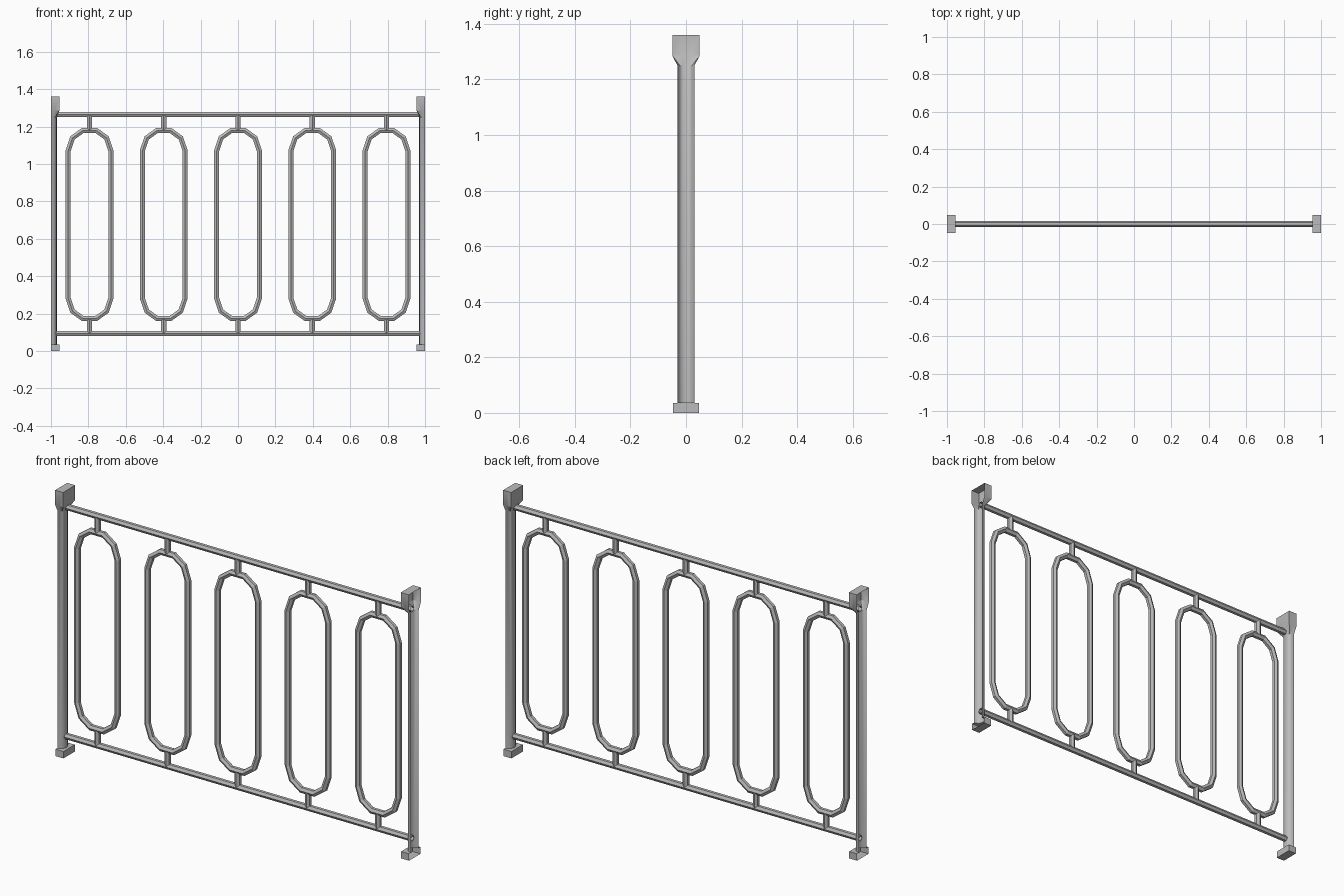
import bpy, bmesh, math
from mathutils import Vector

if "Cube" in bpy.data.objects:
    bpy.data.objects.remove(bpy.data.objects["Cube"])

steel = bpy.data.materials.new("grey steel")
steel.diffuse_color = (0.5, 0.5, 0.5, 1)
steel.use_nodes = True
steel.node_tree.nodes["Principled BSDF"].inputs["Base Color"].default_value = steel.diffuse_color

TOP, BOTTOM = 1.265, 0.093      # rail heights
BAR = 0.0155                    # bar radius


def finish(name, bm, smooth=False):
    mesh = bpy.data.meshes.new(name)
    bm.to_mesh(mesh)
    bm.free()
    mesh.materials.append(steel)
    if smooth:
        mesh.shade_smooth()
        mesh.set_sharp_from_angle(angle=math.radians(30))
    obj = bpy.data.objects.new(name, mesh)
    bpy.context.collection.objects.link(obj)
    return obj


def skin(bm, loops, closed_rows, closed_cols):
    """Join rows of points with quads."""
    rows = [[bm.verts.new(p) for p in loop] for loop in loops]
    n = len(rows[0])
    for i in range(len(rows) if closed_cols else len(rows) - 1):
        a, b = rows[i], rows[(i + 1) % len(rows)]
        for j in range(n if closed_rows else n - 1):
            k = (j + 1) % n
            bm.faces.new((a[j], a[k], b[k], b[j]))
    return rows


def bar(name, path, closed=False):
    """Six-sided bar swept along a path in the xz plane, with mitred joints."""
    pts = [Vector((x, 0, z)) for x, z in path]
    n = len(pts)
    loops = []
    for i, p in enumerate(pts):
        before = pts[i - 1] if closed or i > 0 else None
        after = pts[(i + 1) % n] if closed or i < n - 1 else None
        d1 = (p - before).normalized() if before else (after - p).normalized()
        d2 = (after - p).normalized() if after else d1
        mid = (d1 + d2).normalized()
        side = Vector((-mid.z, 0, mid.x)) / mid.dot(d1)
        loop = []
        for k in range(6):
            a = k * math.pi / 3
            loop.append(p + side * (BAR * math.sin(a)) + Vector((0, BAR * math.cos(a), 0)))
        loops.append(loop)
    bm = bmesh.new()
    skin(bm, loops, True, closed)
    bmesh.ops.recalc_face_normals(bm, faces=bm.faces[:])
    return finish(name, bm)


def half_section(s, z, width, depth, square):
    """Half round or three-sided section, open towards the outside."""
    loop = []
    for k in range(9):
        a = -math.pi / 2 + k * math.pi / 8
        y, d = math.sin(a), math.cos(a)
        m = max(abs(y), abs(d)) if square else 1
        loop.append((s * (1 - depth * d / m), width * y / m, z))
    return loop


def post(name, s):
    # (height, half width, depth, square) from foot to cap
    levels = [(0, 0.046, 0.045, True), (0.035, 0.046, 0.045, True),
              (0.035, 0.031, 0.031, False), (1.25, 0.031, 0.031, False),
              (1.285, 0.049, 0.045, True), (1.36, 0.049, 0.045, True)]
    bm = bmesh.new()
    rows = skin(bm, [half_section(s, *lv) for lv in levels], False, False)
    bm.faces.new(rows[0])               # foot plate
    lid = bm.faces.new(rows[-1])        # cap lid
    bmesh.ops.recalc_face_normals(bm, faces=bm.faces[:])
    lid.normal_update()
    if lid.normal.z < 0:
        bmesh.ops.reverse_faces(bm, faces=bm.faces[:])
    finish(name, bm, True)


# Posts: shells open on their outer sides
post("left_post", -1)
post("right_post", 1)

# Rails run through the post walls
bar("top_rail", [(-0.985, TOP), (0.985, TOP)])
bar("bottom_rail", [(-0.985, BOTTOM), (0.985, BOTTOM)])

# Long rings with a stem above and below
MID = 0.677
quarter = [(0.114, 0.395), (0.091, 0.463), (0.037, 0.502)]
right = [(x, -z) for x, z in reversed(quarter)] + quarter
outline = right + [(-x, z) for x, z in reversed(right)]
for i in range(5):
    cx = (i - 2) * 0.397
    bar(f"ring_{i + 1}", [(cx + x, MID + z) for x, z in outline], True)
    bar(f"upper_stem_{i + 1}", [(cx, MID + 0.502), (cx, TOP)])
    bar(f"lower_stem_{i + 1}", [(cx, BOTTOM), (cx, MID - 0.502)])
